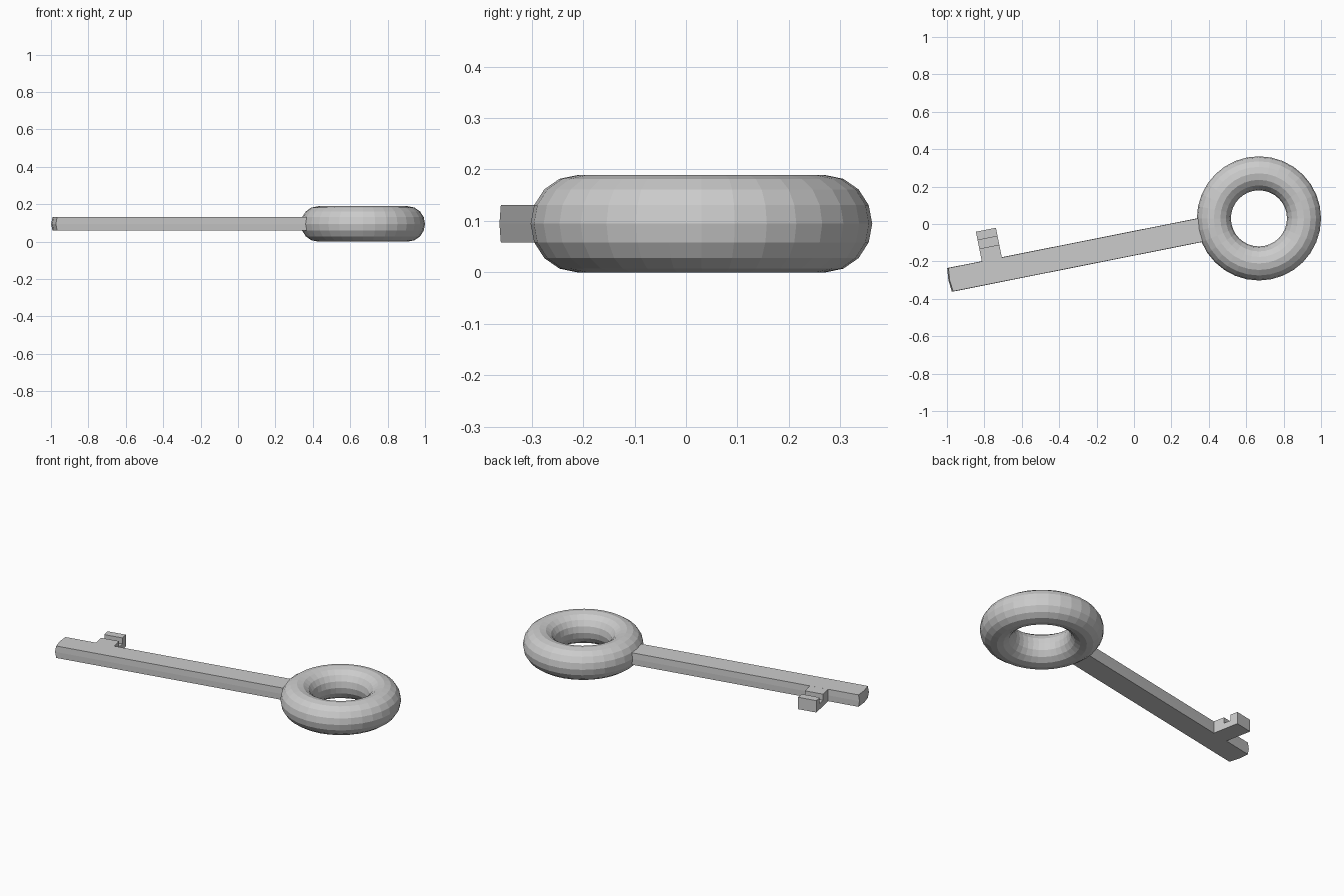
import bpy, bmesh
from math import sin, cos, pi
from mathutils import Vector

if "Cube" in bpy.data.objects:
    bpy.data.objects.remove(bpy.data.objects["Cube"])

CENTRE = Vector((0.668, 0.030, 0.0945))
MAJOR, RAD_H, RAD_V = 0.241, 0.091, 0.0945
N, M = 32, 16                       # sides around the ring and its section
STEP = 2 * pi / N
SHAFT_I = N // 2 + 1                # ring column the shaft grows out of
U = Vector((cos(SHAFT_I * STEP), sin(SHAFT_I * STEP), 0))   # along the shaft
V = Vector((U.y, -U.x, 0))          # across the shaft, toward the bit
SHAFT_LENGTH = 1.361


def finish(bm, name):
    bmesh.ops.recalc_face_normals(bm, faces=bm.faces[:])
    mesh = bpy.data.meshes.new(name)
    bm.to_mesh(mesh)
    bm.free()
    obj = bpy.data.objects.new(name, mesh)
    bpy.context.collection.objects.link(obj)
    return obj


# Ring handle: flat-faced torus
bm = bmesh.new()
grid = []
for i in range(N):
    a = i * STEP
    column = []
    for j in range(M):
        b = 2 * pi * j / M
        r = MAJOR + RAD_H * cos(b)
        column.append(bm.verts.new(CENTRE + Vector((r * cos(a), r * sin(a), RAD_V * sin(b)))))
    grid.append(column)
for i in range(N):
    for j in range(M):
        i2, j2 = (i + 1) % N, (j + 1) % M
        bm.faces.new((grid[i][j], grid[i2][j], grid[i2][j2], grid[i][j2]))
bm.normal_update()

# Shaft: the four faces around one outer ring vertex, pulled out
patch = list(grid[SHAFT_I][0].link_faces)
new = bmesh.ops.extrude_face_region(bm, geom=patch)["geom"]
bmesh.ops.translate(bm, vec=U * SHAFT_LENGTH,
                    verts=[g for g in new if isinstance(g, bmesh.types.BMVert)])
old = [f for f in patch if f.is_valid]
if old:
    bmesh.ops.delete(bm, geom=old, context='FACES')
finish(bm, "ring_and_shaft")

# Bit: notched profile (across, height) extruded along the shaft
LOW, MID, HIGH = 0.0585, 0.0945, 0.1305
profile = [(0.062, LOW), (0.225, LOW), (0.225, HIGH), (0.179, HIGH),
           (0.179, MID), (0.133, MID), (0.133, HIGH), (0.062, HIGH)]
bm = bmesh.new()
base = Vector((CENTRE.x, CENTRE.y, 0)) + U * 1.389
face = bm.faces.new([bm.verts.new(base + V * s + Vector((0, 0, z))) for s, z in profile])
new = bmesh.ops.extrude_face_region(bm, geom=[face], use_keep_orig=True)["geom"]
bmesh.ops.translate(bm, vec=U * 0.109,
                    verts=[g for g in new if isinstance(g, bmesh.types.BMVert)])
finish(bm, "bit")
